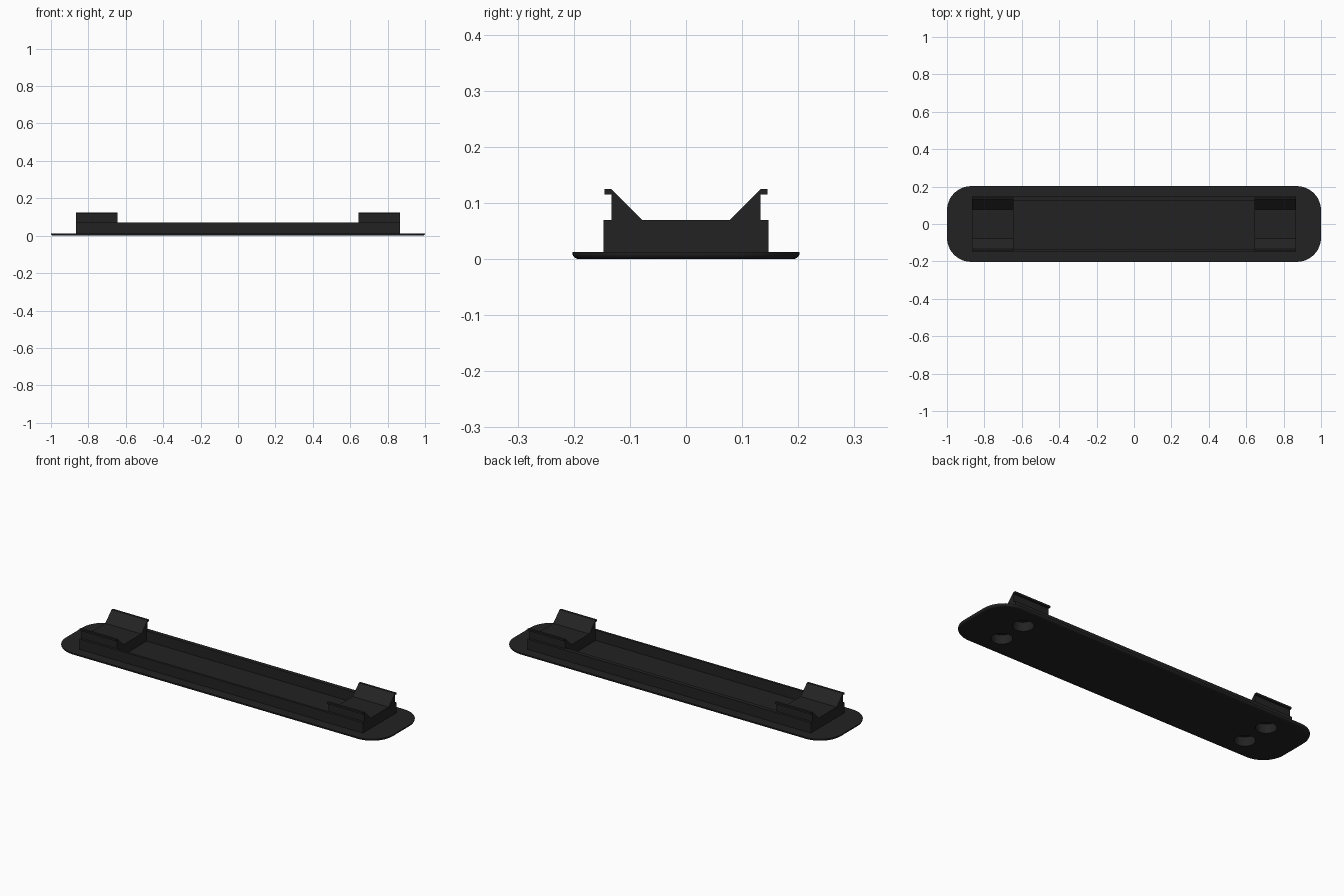
import bpy, bmesh, math

if "Cube" in bpy.data.objects:
    bpy.data.objects.remove(bpy.data.objects["Cube"])

black = bpy.data.materials.new("matte_black")
black.diffuse_color = (0.0165, 0.0165, 0.0165, 1)
black.use_nodes = True
black.node_tree.nodes["Principled BSDF"].inputs["Base Color"].default_value = black.diffuse_color

PLATE_TOP = 0.013
RIM = 0.07


def make_object(name, bm):
    bmesh.ops.recalc_face_normals(bm, faces=bm.faces)
    mesh = bpy.data.meshes.new(name)
    bm.to_mesh(mesh)
    bm.free()
    mesh.materials.append(black)
    ob = bpy.data.objects.new(name, mesh)
    bpy.context.collection.objects.link(ob)
    return ob


def smooth(ob):
    bpy.ops.object.select_all(action='DESELECT')
    ob.select_set(True)
    bpy.context.view_layer.objects.active = ob
    bpy.ops.object.shade_smooth_by_angle(angle=math.radians(35))


def extrude_x(name, profile, x0, x1):
    """Sweep a (y, z) profile along x."""
    bm = bmesh.new()
    a, b = [[bm.verts.new((x, y, z)) for y, z in profile] for x in (x0, x1)]
    bm.faces.new(a)
    bm.faces.new(b)
    n = len(profile)
    for i in range(n):
        j = (i + 1) % n
        bm.faces.new((a[i], a[j], b[j], b[i]))
    return make_object(name, bm)


def rounded_ring(bm, inset, z, steps=12):
    """Rounded rectangle outline of the plate, shrunk by inset."""
    radius, verts = 0.13, []
    for q, (sx, sy) in enumerate([(1, 1), (-1, 1), (-1, -1), (1, -1)]):
        for k in range(steps + 1):
            t = (q + k / steps) * math.pi / 2
            r = radius - inset
            verts.append(bm.verts.new((sx * (1 - radius) + r * math.cos(t),
                                       sy * (0.2025 - radius) + r * math.sin(t), z)))
    return verts


# Base plate: flat top, rounded lower edge
bm = bmesh.new()
rings = []
for k in range(6):
    t = k / 5 * math.pi / 2
    rings.append(rounded_ring(bm, 0.012 * (1 - math.sin(t)), 0.011 * (1 - math.cos(t))))
rings.append(rounded_ring(bm, 0, PLATE_TOP))
bm.faces.new(rings[0])
bm.faces.new(rings[-1])
for lo, hi in zip(rings, rings[1:]):
    for i in range(len(lo)):
        j = (i + 1) % len(lo)
        bm.faces.new((lo[i], lo[j], hi[j], hi[i]))
plate = make_object("base_plate", bm)

# Long side rails between the clip blocks
for name, inner, outer in (("front_rail", -0.134, -0.147), ("back_rail", 0.124, 0.147)):
    extrude_x(name, [(inner, PLATE_TOP), (outer, PLATE_TOP), (outer, RIM), (inner, RIM)],
              -0.645, 0.645)

# Clip blocks: solid base, sloped jaws and outward hook lips
half = [(0.147, PLATE_TOP), (0.147, RIM), (0.133, RIM), (0.133, 0.115),
        (0.145, 0.115), (0.145, 0.125), (0.133, 0.125), (0.078, RIM)]
clip = half + [(-y, z) for y, z in reversed(half)]
blocks = [extrude_x("left_clip_block", clip, -0.865, -0.645),
          extrude_x("right_clip_block", clip, 0.645, 0.865)]

# Round pockets in the underside
bm = bmesh.new()
for sx in (-1, 1):
    for sy in (-1, 1):
        made = bmesh.ops.create_cone(bm, cap_ends=True, segments=32, radius1=0.052,
                                     radius2=0.052, depth=0.1)
        bmesh.ops.translate(bm, verts=made["verts"], vec=(sx * 0.76, sy * 0.08, 0.0))
cutter = make_object("pocket_cutter", bm)
cutter.hide_render = True
cutter.hide_viewport = True

for ob in [plate] + blocks:
    cut = ob.modifiers.new("pockets", 'BOOLEAN')
    cut.operation = 'DIFFERENCE'
    cut.solver = 'EXACT'
    cut.object = cutter
    smooth(ob)
